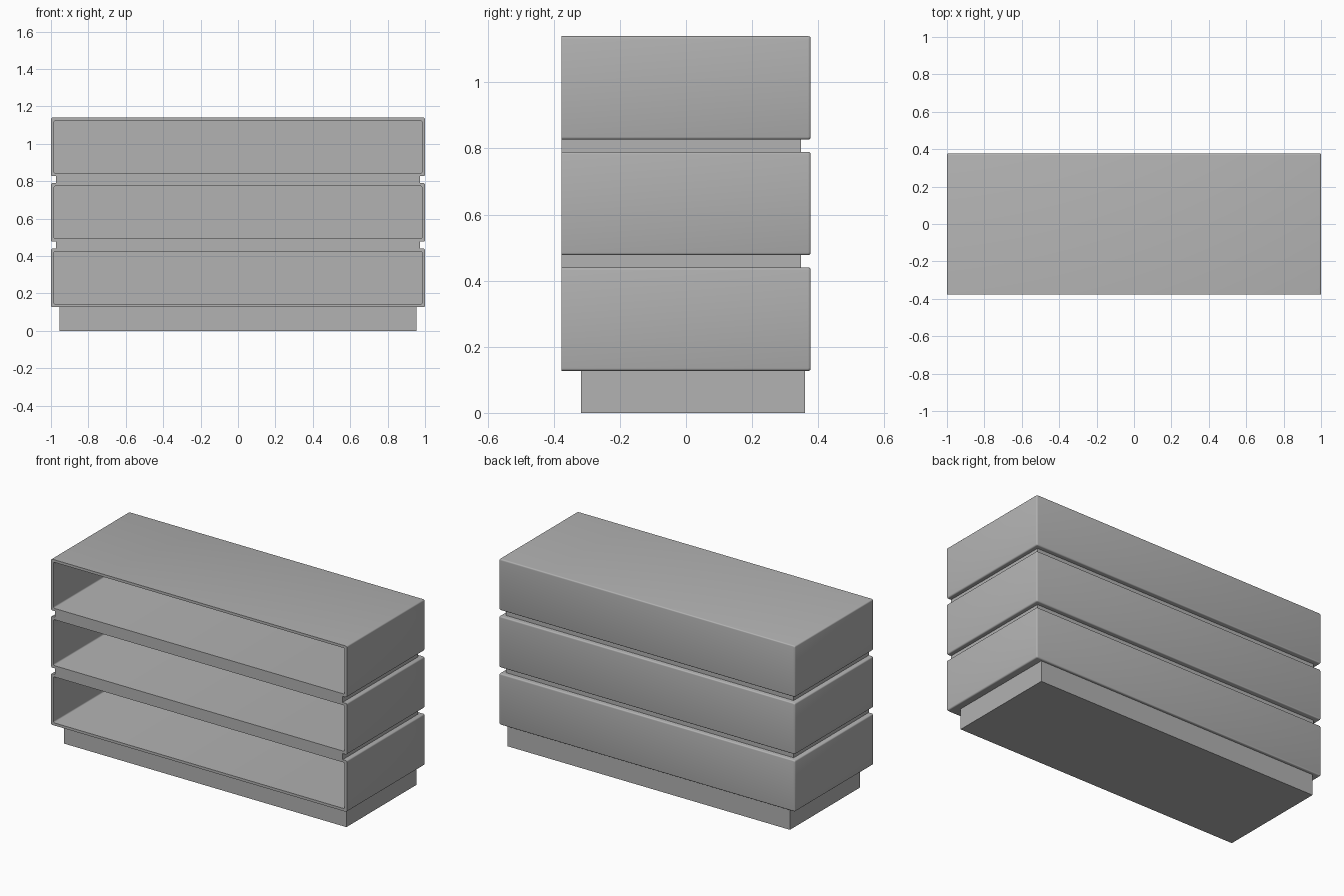
import bpy, bmesh, math

cube = bpy.data.objects.get("Cube")
if cube:
    bpy.data.objects.remove(cube, do_unlink=True)

grey = bpy.data.materials.new("plain grey")
grey.use_nodes = True
COLOUR = (0.445, 0.445, 0.445, 1)
grey.diffuse_color = COLOUR
grey.node_tree.nodes["Principled BSDF"].inputs["Base Color"].default_value = COLOUR

FRONT, BACK = -0.377, 0.377
TIER_HEIGHT, WALL, EDGE = 0.313, 0.016, 0.008
TIER_BOTTOMS = (0.127, 0.477, 0.827)


def finish(name, bm, smooth=False):
    bmesh.ops.recalc_face_normals(bm, faces=bm.faces[:])
    mesh = bpy.data.meshes.new(name)
    bm.to_mesh(mesh)
    bm.free()
    mesh.materials.append(grey)
    obj = bpy.data.objects.new(name, mesh)
    bpy.context.collection.objects.link(obj)
    if smooth:
        bpy.ops.object.select_all(action='DESELECT')
        obj.select_set(True)
        bpy.context.view_layer.objects.active = obj
        bpy.ops.object.shade_smooth_by_angle(angle=math.radians(35))


def box(name, half_width, y0, y1, z0, z1):
    bm = bmesh.new()
    bmesh.ops.create_cube(bm, size=1)
    for v in bm.verts:
        v.co.x *= 2 * half_width
        v.co.y = y1 if v.co.y > 0 else y0
        v.co.z = z1 if v.co.z > 0 else z0
    finish(name, bm)


def rounded_ring(bm, y, inset, radius, z0, steps=3):
    """Rounded rectangle facing the front, shrunk by inset."""
    hw, hh = 1 - inset, TIER_HEIGHT / 2 - inset
    ring = []
    for corner, (sx, sz) in enumerate(((1, 1), (-1, 1), (-1, -1), (1, -1))):
        for i in range(steps + 1):
            a = (corner + i / steps) * math.pi / 2
            ring.append(bm.verts.new((
                sx * (hw - radius) + radius * math.cos(a), y,
                z0 + TIER_HEIGHT / 2 + sz * (hh - radius) + radius * math.sin(a))))
    return ring


def open_tier(name, z0):
    """Hollow tier: eased back edge, crisp open front, rounded cavity."""
    bm = bmesh.new()
    rings = []
    for i in range(4):
        a = i / 3 * math.pi / 2
        rings.append(rounded_ring(bm, BACK - EDGE * (1 - math.sin(math.pi / 2 - a)) if i < 3
                                  else BACK - EDGE,
                                  EDGE * (1 - math.sin(a)) * 0.75, EDGE, z0))
    rings.append(rounded_ring(bm, FRONT, 0, EDGE, z0))
    rings.append(rounded_ring(bm, FRONT, WALL, EDGE, z0))
    rings.append(rounded_ring(bm, BACK - WALL, WALL, EDGE, z0))
    for a, b in zip(rings, rings[1:]):
        for i in range(len(a)):
            j = (i + 1) % len(a)
            bm.faces.new((a[i], a[j], b[j], b[i]))
    bm.faces.new(rings[0])
    bm.faces.new(rings[-1])
    finish(name, bm, smooth=True)


# Recessed plinth
box("plinth", 0.955, -0.317, 0.36, 0, TIER_BOTTOMS[0])

# Three open compartments
for label, z in zip(("lower", "middle", "upper"), TIER_BOTTOMS):
    open_tier(label + "_compartment", z)

# Recessed spacers between compartments
for label, below, above in zip(("lower", "upper"), TIER_BOTTOMS, TIER_BOTTOMS[1:]):
    box(label + "_spacer", 0.972, FRONT, 0.348, below + TIER_HEIGHT, above)
